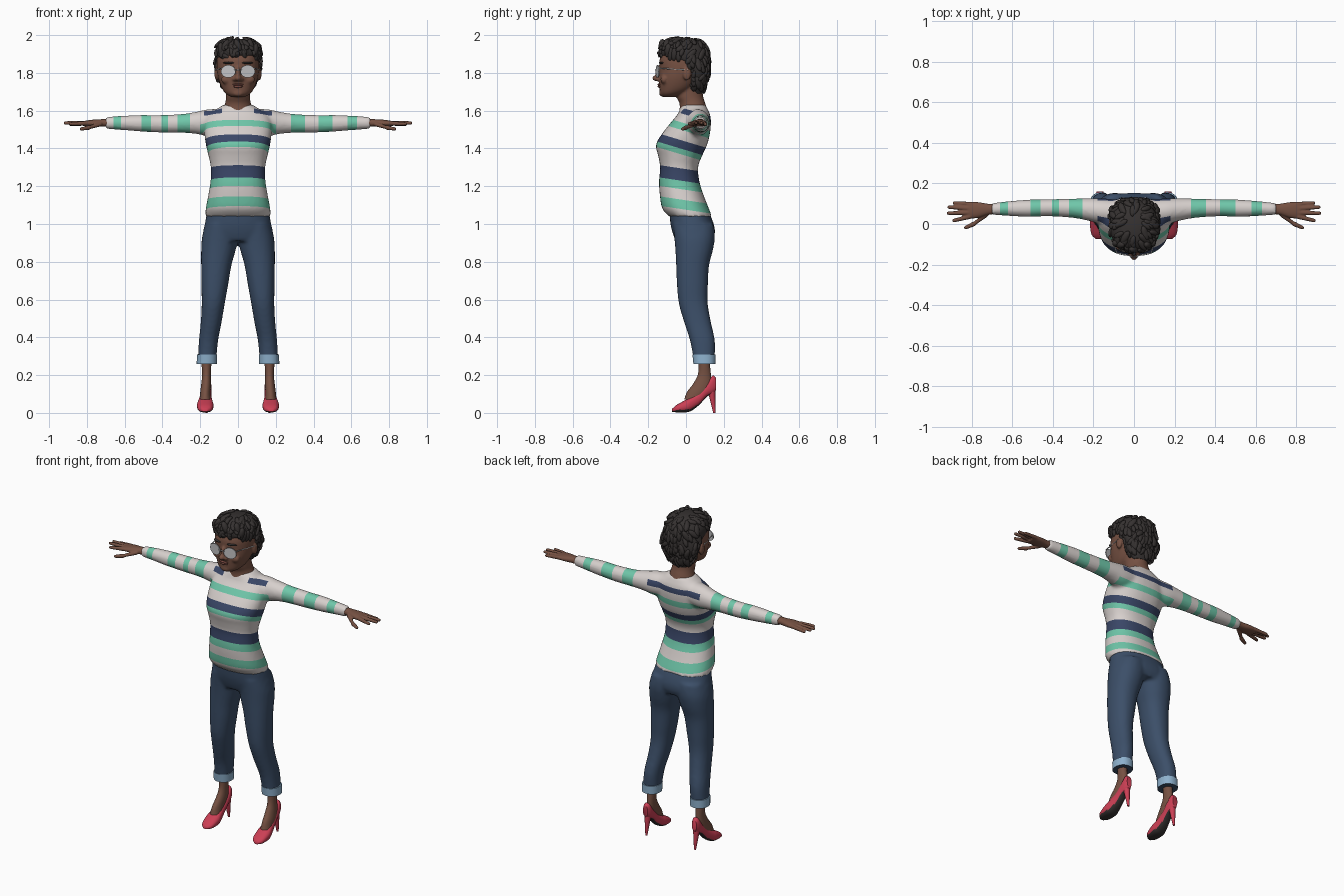
import bpy, bmesh, math, random
from mathutils import Matrix, Vector, Quaternion

if "Cube" in bpy.data.objects:
    bpy.data.objects.remove(bpy.data.objects["Cube"])
random.seed(4)


def material(name, *rgb):
    m = bpy.data.materials.new(name)
    m.use_nodes = True
    m.diffuse_color = (*rgb, 1)
    m.node_tree.nodes["Principled BSDF"].inputs["Base Color"].default_value = (*rgb, 1)
    return m


skin = material("brown skin", .18, .082, .055)
lip = material("lip", .2, .07, .055)
charcoal = material("charcoal", .036, .031, .03)
cream = material("off white knit", .68, .63, .61)
mint = material("mint knit", .16, .57, .4)
navy = material("navy knit", .042, .062, .135)
denim = material("dark denim", .045, .078, .14)
cuff_blue = material("light denim", .27, .44, .61)
red = material("red leather", .6, .05, .09)
silver = material("silver lens", .55, .55, .56)


# ---------- helpers ----------
def sym(rows):
    """Rows symmetric about x = 0: (height, half width, front, back)."""
    return [(t, -h, h, a, b) for t, h, a, b in rows]


def loft(bm, axis, rows, side=1, power=2.3, steps=4, n=36):
    """Smooth skin through cross-sections (t, u0, u1, v0, v1) along an axis."""
    r = [Vector(row) for row in rows]
    r = [r[0] * 2 - r[1]] + r + [r[-1] * 2 - r[-2]]
    sections = []
    for p, a, b, q in zip(r, r[1:], r[2:], r[3:]):
        for k in range(steps):
            s = k / steps
            sections.append(a + (b - p) * (s / 2) + (p * 2 - a * 5 + b * 4 - q) * (s * s / 2)
                            + (a * 3 - p - b * 3 + q) * (s ** 3 / 2))
    sections.append(r[-2])
    rings = []
    for t, u0, u1, v0, v1 in sections:
        ring = []
        for i in range(n):
            w = math.tau * i / n
            c, s = math.cos(w), math.sin(w)
            u = (u0 + u1 + (u1 - u0) * math.copysign(abs(c) ** (2 / power), c)) / 2
            v = (v0 + v1 + (v1 - v0) * math.copysign(abs(s) ** (2 / power), s)) / 2
            x, y, z = {"x": (t, u, v), "y": (u, t, v), "z": (u, v, t)}[axis]
            ring.append(bm.verts.new((x * side, y, z)))
        rings.append(ring)
    for lo, hi in zip(rings, rings[1:]):
        for i in range(n):
            j = (i + 1) % n
            bm.faces.new((lo[i], lo[j], hi[j], hi[i]))
    bm.faces.new(rings[0])
    bm.faces.new(rings[-1])


def ball(bm, loc, scale, rot=None, detail=3):
    m = Matrix.LocRotScale(Vector(loc), rot, Vector(scale))
    bmesh.ops.create_icosphere(bm, subdivisions=detail, radius=1, matrix=m)


def rod(bm, a, b, r1, r2):
    a, b = Vector(a), Vector(b)
    m = Matrix.LocRotScale((a + b) / 2, (b - a).to_track_quat("Z", "Y"), None)
    bmesh.ops.create_cone(bm, cap_ends=True, segments=14, radius1=r1, radius2=r2,
                          depth=(b - a).length, matrix=m)


def finish(name, bm, mats, voxel=0, rounds=4, rule=None):
    """Turn a bmesh into an object, optionally fused into one smooth skin."""
    bmesh.ops.recalc_face_normals(bm, faces=bm.faces)
    mesh = bpy.data.meshes.new(name)
    bm.to_mesh(mesh)
    bm.free()
    obj = bpy.data.objects.new(name, mesh)
    bpy.context.collection.objects.link(obj)
    if voxel:
        mod = obj.modifiers.new("fuse", "REMESH")
        mod.mode, mod.voxel_size = "VOXEL", voxel
        mod = obj.modifiers.new("relax", "SMOOTH")
        mod.factor, mod.iterations = .5, rounds
        graph = bpy.context.evaluated_depsgraph_get()
        fused = bpy.data.meshes.new_from_object(obj.evaluated_get(graph))
        obj.modifiers.clear()
        obj.data = mesh = fused
    mesh.materials.clear()
    for m in mats:
        mesh.materials.append(m)
    mesh.shade_smooth()
    mesh.set_sharp_from_angle(angle=math.radians(50))
    if rule:
        for p in mesh.polygons:
            p.material_index = rule(p)
    return obj


# ---------- striped sweater ----------
bm = bmesh.new()
loft(bm, "z", sym([(1.04, .172, -.09, .138), (1.08, .171, -.125, .122), (1.14, .16, -.137, .098),
                   (1.22, .146, -.143, .072), (1.3, .144, -.137, .064), (1.36, .156, -.147, .085),
                   (1.42, .17, -.159, .112), (1.48, .178, -.125, .127), (1.54, .178, -.078, .132),
                   (1.58, .16, -.045, .127), (1.61, .11, -.032, .114), (1.63, .08, -.025, .105)]))
for side in (1, -1):
    loft(bm, "x", [(.08, 0, .12, 1.47, 1.61), (.16, 0, .127, 1.465, 1.607), (.22, .015, .127, 1.477, 1.594),
                   (.3, .03, .125, 1.483, 1.582), (.42, .038, .122, 1.484, 1.577),
                   (.52, .035, .12, 1.49, 1.577), (.62, .04, .112, 1.498, 1.572),
                   (.7, .045, .103, 1.503, 1.567)], side, 2)
sweater = finish("striped_sweater", bm, [cream, mint, navy], .01, 5)

# (low edge, high edge, slope toward the back, colour slot)
body_stripes = [(1.095, 1.145, .15, 1), (1.2, 1.245, .15, 1), (1.245, 1.31, .15, 2),
                (1.4, 1.43, .3, 1), (1.43, 1.475, .3, 2), (1.53, 1.57, .3, 1), (1.617, 1.648, .3, 2)]
sleeve_stripes = [(-.66, -.62), (-.51, -.46), (-.405, -.37), (-.32, -.255),
                  (.28, .355), (.425, .5), (.58, .63)]
SHOULDER, PATCH, COLLAR = .2, .18, .085


def stripe_slot(c):
    if abs(c.x) > SHOULDER:
        return int(any(a < c.x < b for a, b in sleeve_stripes))
    for low, high, slope, slot in body_stripes:
        if low < c.z + slope * (c.y + .13) < high:
            if low > 1.6 and (abs(c.x) > PATCH or (abs(c.x) < COLLAR and c.y < .02)):
                return 0
            return slot
    return 0


bm = bmesh.new()
bm.from_mesh(sweater.data)
cuts = [((0, -.13, edge), (0, s[2], 1)) for s in body_stripes for edge in s[:2]]
cuts += [((edge, 0, 0), (1, 0, 0)) for pair in sleeve_stripes for edge in pair]
cuts += [((x * k, 0, 0), (1, 0, 0)) for x in (SHOULDER, PATCH, COLLAR) for k in (1, -1)]
for co, no in cuts:
    bmesh.ops.bisect_plane(bm, geom=bm.verts[:] + bm.edges[:] + bm.faces[:],
                           dist=.0001, plane_co=co, plane_no=no)
for f in bm.faces:
    f.material_index = stripe_slot(f.calc_center_median())
    f.smooth = True
bm.to_mesh(sweater.data)
bm.free()

# ---------- trousers ----------
bm = bmesh.new()
loft(bm, "z", sym([(1.08, .16, -.09, .115), (1.0, .176, -.082, .147), (.95, .186, -.07, .153), (.91, .18, -.055, .14)]))
for side in (1, -1):
    loft(bm, "z", [(1, 0, .172, -.07, .147), (.93, -.002, .19, -.062, .153), (.86, .013, .195, -.056, .142),
                   (.78, .035, .195, -.052, .122), (.68, .052, .194, -.048, .116), (.58, .07, .192, -.038, .115),
                   (.48, .087, .197, -.01, .132), (.38, .106, .207, .022, .153), (.27, .116, .213, .042, .151)],
         side, 2.2)
finish("trousers", bm, [denim], .01, 5)

for side, label in ((1, "left"), (-1, "right")):
    # turned-up trouser cuff
    bm = bmesh.new()
    loft(bm, "z", [(.26, .111, .219, .039, .156), (.31, .11, .217, .034, .157)], side, 2.2, 1)
    finish(label + "_cuff", bm, [cuff_blue, denim], rule=lambda p: int(p.normal.z < -.9))

    # lower leg and instep
    bm = bmesh.new()
    loft(bm, "z", [(.32, .138, .196, .062, .13), (.26, .141, .193, .067, .127), (.2, .144, .19, .062, .132),
                   (.15, .143, .195, .035, .135), (.11, .145, .2, .005, .12), (.07, .145, .202, -.01, .07)], side, 2)
    finish(label + "_ankle", bm, [skin])

    # high-heeled shoe with a dark sole
    bm = bmesh.new()
    loft(bm, "y", [(-.073, .16, .19, .006, .022), (-.05, .138, .21, .003, .042), (0, .13, .217, .003, .07),
                   (.03, .134, .212, .012, .088), (.07, .14, .202, .042, .115), (.11, .14, .196, .085, .155),
                   (.14, .143, .192, .1, .197), (.16, .152, .184, .12, .185)], side, 2.4)
    rod(bm, (.167 * side, .135, .12), (.167 * side, .15, 0), .02, .006)
    finish(label + "_shoe", bm, [red, charcoal],
           rule=lambda p: int(p.normal.z < -.55 and p.center.y < .125))

    # hand with spread fingers
    bm = bmesh.new()
    loft(bm, "x", [(.67, .05, .098, 1.515, 1.558), (.72, .045, .1, 1.515, 1.555),
                   (.77, .03, .108, 1.515, 1.552), (.82, .026, .108, 1.518, 1.545)], side, 2.2)
    fingers = [((.8, .097, 1.533), (.885, .104, 1.527)), ((.81, .077, 1.535), (.912, .083, 1.535)),
               ((.81, .056, 1.535), (.915, .053, 1.535)), ((.81, .036, 1.533), (.888, .017, 1.53)),
               ((.73, .045, 1.528), (.79, .0, 1.51)), ((.79, .0, 1.51), (.83, -.018, 1.503))]
    for a, b in fingers:
        a, b = (Vector((v[0] * side, *v[1:])) for v in (a, b))
        rod(bm, a, b, .012, .009)
        for end, r in ((a, .012), (b, .009)):
            ball(bm, end, (r, r, r), detail=2)
    finish(label + "_hand", bm, [skin], .004, 3)

# ---------- head, neck, ears and nose ----------
bm = bmesh.new()
loft(bm, "z", sym([(1.672, .035, -.122, -.06), (1.69, .065, -.136, -.01), (1.72, .086, -.14, .04),
                   (1.77, .104, -.143, .08), (1.82, .112, -.14, .105), (1.87, .112, -.14, .112),
                   (1.92, .102, -.12, .1), (1.95, .07, -.09, .07)]), power=2.2)
loft(bm, "z", sym([(1.54, .12, -.05, .12), (1.6, .085, -.035, .113), (1.64, .068, -.035, .102),
                   (1.68, .063, -.052, .09), (1.75, .063, -.05, .085)]), power=2)
ball(bm, (0, -.157, 1.772), (.018, .022, .016))
ball(bm, (0, -.143, 1.797), (.013, .019, .038))
ball(bm, (0, -.128, 1.693), (.03, .014, .018))
for side in (1, -1):
    ball(bm, (.017 * side, -.145, 1.766), (.014, .015, .011))
    ball(bm, (.06 * side, -.115, 1.765), (.03, .02, .025))
    ball(bm, (.113 * side, .005, 1.795), (.012, .022, .036))
finish("head", bm, [skin], .006, 4)

bm = bmesh.new()
ball(bm, (0, -.142, 1.738), (.03, .009, .006))
ball(bm, (0, -.141, 1.728), (.026, .01, .007))
finish("lips", bm, [lip])

bm = bmesh.new()
for side in (1, -1):
    ball(bm, (.05 * side, -.132, 1.853), (.03, .009, .006), Quaternion((0, 0, 1), .3 * side))
finish("eyebrows", bm, [charcoal])

# ---------- glasses ----------
bm = bmesh.new()
for side in (1, -1):
    turn = Quaternion((0, 0, 1), .2 * side) @ Quaternion((1, 0, 0), math.pi / 2)
    m = Matrix.LocRotScale(Vector((.051 * side, -.15, 1.808)), turn, Vector((1.08, .93, 1)))
    bmesh.ops.create_cone(bm, cap_ends=True, segments=32, radius1=.036, radius2=.036, depth=.006, matrix=m)
    rod(bm, (.086 * side, -.143, 1.825), (.12 * side, .01, 1.815), .003, .003)
rod(bm, (-.02, -.162, 1.815), (.02, -.162, 1.815), .003, .003)
finish("glasses", bm, [silver])

# ---------- short hair: a cap covered in tapered locks ----------
bm = bmesh.new()
loft(bm, "z", sym([(1.69, .05, .03, .09), (1.74, .086, .012, .105), (1.8, .113, .01, .12), (1.85, .119, -.04, .123),
                   (1.885, .119, -.125, .122), (1.92, .118, -.136, .116), (1.955, .098, -.118, .092),
                   (1.98, .055, -.08, .05)]), power=2.1)
bmesh.ops.recalc_face_normals(bm, faces=bm.faces)
spots = [(f.calc_center_median(), f.normal.copy(), f.calc_area()) for f in bm.faces if len(f.verts) == 4]
spots = [s for s in spots if s[0].z > 1.72 and (s[0].y > .02 or s[0].z > 1.885)]
crown = Vector((0, .05, 2.02))
for c, normal, area in random.choices(spots, [s[2] for s in spots], k=150):
    flow = c - crown
    flow = (flow - normal * flow.dot(normal)).normalized()
    flow = Quaternion(normal, random.uniform(-.6, .6)) @ flow
    flow = (flow + normal * random.uniform(.0, .25)).normalized()
    across = normal.cross(flow).normalized()
    frame = Matrix((flow, across, flow.cross(across))).transposed()
    size = random.uniform(.8, 1.15)
    ball(bm, c, (.034 * size, .015 * size, .011), frame.to_quaternion(), 2)
for i in range(9):
    x = -.09 + .0225 * i
    tilt = Quaternion((0, 1, 0), random.uniform(-.7, .7))
    ball(bm, (x, -.125 + abs(x) * .35, 1.925 + .02 * math.sin(i * 2)), (.018, .02, .038), tilt, 2)
finish("hair", bm, [charcoal])
